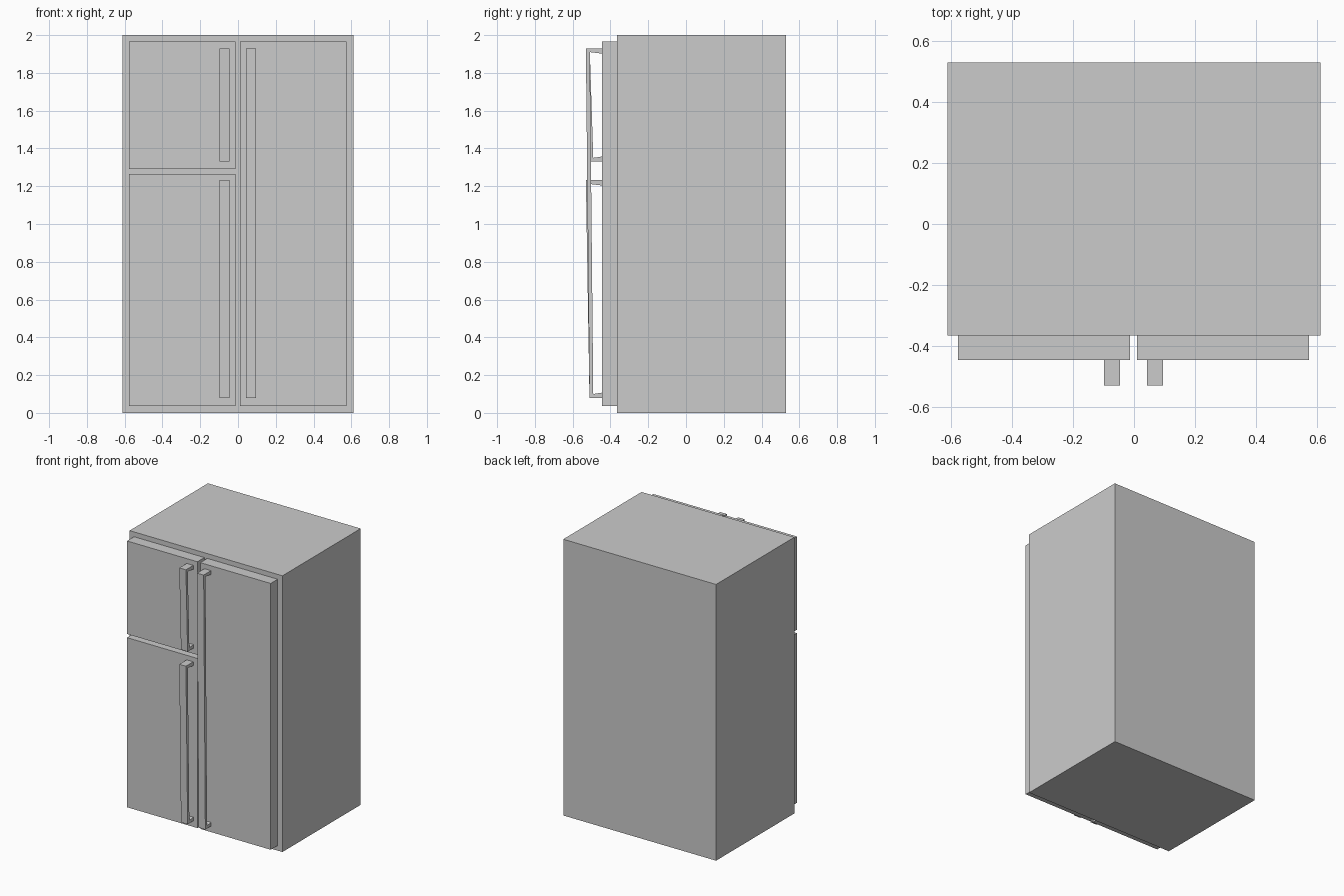
import bpy
import bmesh

if "Cube" in bpy.data.objects:
    bpy.data.objects.remove(bpy.data.objects["Cube"])

DOOR_BACK, DOOR_FRONT = -0.366, -0.446


def prism(name, profile, x0, x1):
    """Extrude a (y, z) profile along x from x0 to x1."""
    bm = bmesh.new()
    face = bm.faces.new([bm.verts.new((x0, y, z)) for y, z in profile])
    ext = bmesh.ops.extrude_face_region(bm, geom=[face])
    verts = [v for v in ext["geom"] if isinstance(v, bmesh.types.BMVert)]
    bmesh.ops.translate(bm, verts=verts, vec=(x1 - x0, 0, 0))
    bmesh.ops.recalc_face_normals(bm, faces=bm.faces)
    mesh = bpy.data.meshes.new(name)
    bm.to_mesh(mesh)
    bm.free()
    obj = bpy.data.objects.new(name, mesh)
    bpy.context.collection.objects.link(obj)
    return obj


def box(name, x0, x1, y0, y1, z0, z1):
    return prism(name, [(y0, z0), (y1, z0), (y1, z1), (y0, z1)], x0, x1)


def handle(name, x0, x1, z0, z1):
    """Leaning bar with a short post at each end, as one C-shaped profile."""
    profile = [
        (DOOR_FRONT, z1), (-0.53, z1), (-0.511, z0), (DOOR_FRONT, z0),
        (DOOR_FRONT, z0 + 0.027), (-0.491, z0 + 0.02),
        (-0.509, z1 - 0.02), (DOOR_FRONT, z1 - 0.028),
    ]
    return prism(name, profile, x0, x1)


# Cabinet
box("cabinet", -0.612, 0.612, DOOR_BACK, 0.53, 0, 2)

# Doors and handles: name, door x range, door z range, handle x range, handle z range
parts = [
    ("upper_left", (-0.577, -0.013), (1.291, 1.965), (-0.099, -0.046), (1.33, 1.93)),
    ("lower_left", (-0.577, -0.013), (0.037, 1.265), (-0.099, -0.046), (0.08, 1.232)),
    ("right", (0.01, 0.574), (0.037, 1.965), (0.043, 0.096), (0.08, 1.93)),
]
for name, dx, dz, hx, hz in parts:
    box(name + "_door", *dx, DOOR_FRONT, DOOR_BACK, *dz)
    handle(name + "_handle", *hx, *hz)
